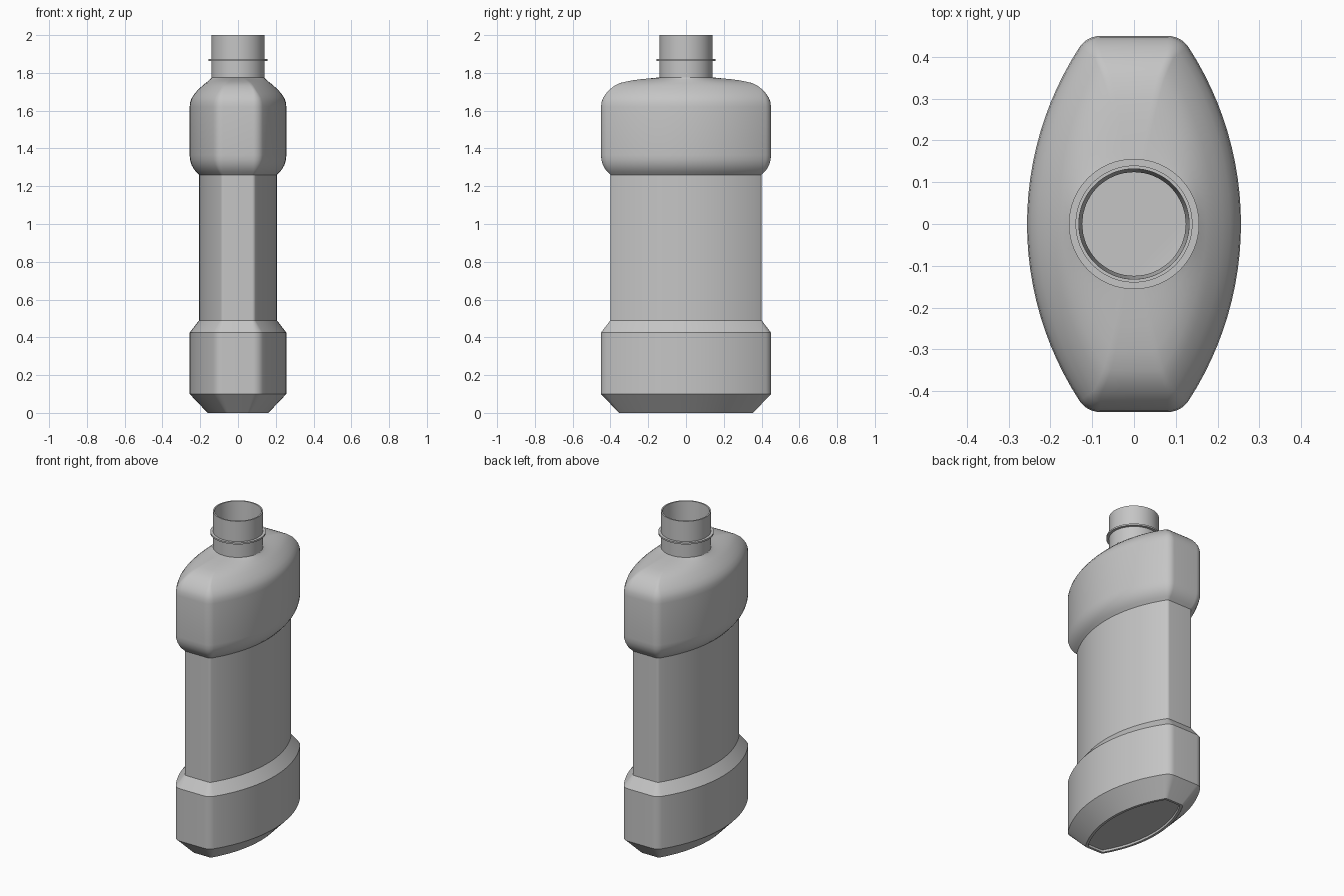
import bpy
import bmesh
from math import sin, cos, pi, atan2, sqrt, radians

cube = bpy.data.objects.get("Cube")
if cube:
    bpy.data.objects.remove(cube, do_unlink=True)

# Single plastic colour
GREY = (0.56, 0.56, 0.56, 1)
plastic = bpy.data.materials.new("grey plastic")
plastic.use_nodes = True
plastic.diffuse_color = GREY
plastic.node_tree.nodes["Principled BSDF"].inputs["Base Color"].default_value = GREY

HALF_X, HALF_Y, SIDE_R, CORNER_R = 0.256, 0.45, 0.776, 0.06
NECK_R, BORE_R = 0.14, 0.124


def section(d):
    """Bottle outline shrunk by d: two bowed sides, flat ends, round corners."""
    cx = HALF_X - SIDE_R
    r = max(CORNER_R - d, 0.02)
    fy = HALF_Y - d - r
    fx = cx + sqrt((SIDE_R - d - r) ** 2 - fy ** 2)
    phi = atan2(fy, fx - cx)
    big = SIDE_R - d
    quarter = [(cx + big * cos(phi * i / 12), big * sin(phi * i / 12)) for i in range(13)]
    for i in range(1, 8):
        a = phi + (pi / 2 - phi) * i / 7
        quarter.append((fx + r * cos(a), fy + r * sin(a)))
    quarter.append((0, HALF_Y - d))
    half = quarter + [(-x, y) for x, y in quarter[-2::-1]]
    return half + [(x, -y) for x, y in half[-2:0:-1]]


def ring(z, d, blend=0, radius=NECK_R):
    """One body level, blended from the outline towards the neck circle."""
    points = []
    for x, y in section(d):
        a = atan2(y, x)
        points.append((x + (radius * cos(a) - x) * blend,
                       y + (radius * sin(a) - y) * blend, z))
    return points


def circle(z, r, n=64):
    return [(r * cos(2 * pi * i / n), r * sin(2 * pi * i / n), z) for i in range(n)]


def loft(name, rings, closed=False):
    """Skin a stack of rings; cap both ends or join the last to the first."""
    bm = bmesh.new()
    loops = [[bm.verts.new(p) for p in points] for points in rings]
    pairs = list(zip(loops, loops[1:]))
    if closed:
        pairs.append((loops[-1], loops[0]))
    else:
        bm.faces.new(loops[0])
        bm.faces.new(loops[-1])
    n = len(loops[0])
    for low, high in pairs:
        for i in range(n):
            j = (i + 1) % n
            bm.faces.new((low[i], low[j], high[j], high[i]))
    bmesh.ops.recalc_face_normals(bm, faces=bm.faces)
    mesh = bpy.data.meshes.new(name)
    bm.to_mesh(mesh)
    bm.free()
    mesh.materials.append(plastic)
    obj = bpy.data.objects.new(name, mesh)
    bpy.context.collection.objects.link(obj)
    bpy.ops.object.select_all(action="DESELECT")
    obj.select_set(True)
    bpy.context.view_layer.objects.active = obj
    bpy.ops.object.shade_smooth_by_angle(angle=radians(28))
    return obj


# Body levels: height, inset, blend to neck circle
base = [(0.012, 0.113, 0), (0, 0.11, 0), (0, 0.095, 0)]
wall = [
    (0.10, 0, 0), (0.425, 0, 0), (0.49, 0.05, 0),               # foot and ledge
    (1.26, 0.05, 0), (1.275, 0.035, 0), (1.292, 0.021, 0),      # grip, upper bulge
    (1.315, 0.009, 0), (1.34, 0.002, 0), (1.365, 0, 0),
    (1.62, 0, 0), (1.645, 0.003, 0), (1.668, 0.011, 0),         # shoulder
    (1.69, 0.026, 0), (1.71, 0.044, 0), (1.73, 0.064, 0.02),
    (1.746, 0.081, 0.08), (1.757, 0.093, 0.25), (1.766, 0.10, 0.5),
    (1.771, 0.107, 0.75), (1.776, 0.115, 1),
]
outside = [ring(*level) for level in base + wall]
inside = [ring(z - 0.012, d + 0.015, t, BORE_R) for z, d, t in reversed(wall)]
floor = [ring(0.03, 0.115)]
loft("bottle_body", outside + inside + floor)

# Open neck tube with a slightly tapered bore
loft("neck", [circle(1.764, NECK_R), circle(2.0, NECK_R), circle(2.0, 0.132),
              circle(1.764, BORE_R)], closed=True)

# Thin collar around the neck
loft("neck_collar", [circle(1.864, 0.135), circle(1.864, 0.156),
                     circle(1.874, 0.156), circle(1.874, 0.135)], closed=True)
